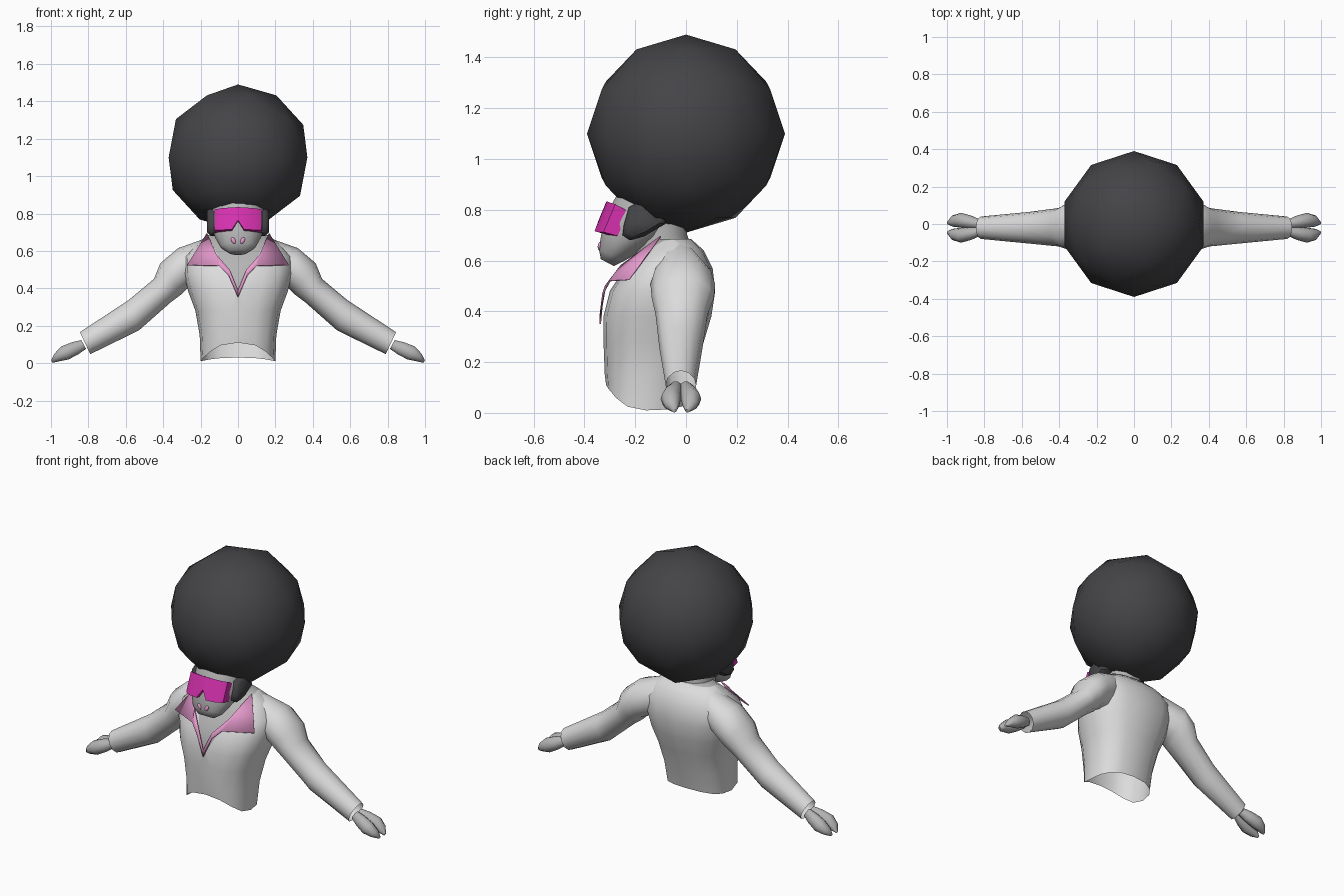
import bpy, bmesh, math
from mathutils import Vector, Matrix

if "Cube" in bpy.data.objects:
    bpy.data.objects.remove(bpy.data.objects["Cube"])


def material(name, col):
    m = bpy.data.materials.new(name)
    m.diffuse_color = (*col, 1)
    m.use_nodes = True
    m.node_tree.nodes["Principled BSDF"].inputs["Base Color"].default_value = m.diffuse_color
    return m


SHIRT = material("shirt light grey", (0.72, 0.72, 0.72))
SKIN = material("skin grey", (0.46, 0.46, 0.46))
HAIR = material("hair charcoal", (0.058, 0.058, 0.064))
PINK = material("collar pink", (0.80, 0.33, 0.62))
MAGENTA = material("visor magenta", (0.66, 0.03, 0.42))


def finish(name, bm, *mats, angle=50):
    bmesh.ops.recalc_face_normals(bm, faces=bm.faces)
    me = bpy.data.meshes.new(name)
    bm.to_mesh(me)
    bm.free()
    ob = bpy.data.objects.new(name, me)
    bpy.context.collection.objects.link(ob)
    for m in mats:
        me.materials.append(m)
    bpy.ops.object.select_all(action='DESELECT')
    ob.select_set(True)
    bpy.context.view_layer.objects.active = ob
    bpy.ops.object.shade_smooth_by_angle(angle=math.radians(angle))
    return ob


def ring(centre, u, v, n=12, p=1.0):
    """Closed (super)ellipse around centre with half axes u and v."""
    pts = []
    for i in range(n):
        a = 2 * math.pi * i / n
        c, s = math.cos(a), math.sin(a)
        pts.append(Vector(centre) + Vector(u) * math.copysign(abs(c) ** p, c)
                   + Vector(v) * math.copysign(abs(s) ** p, s))
    return pts


def loft(bm, rings, cap_start=False, cap_end=False):
    vs = [[bm.verts.new(p) for p in r] for r in rings]
    n = len(vs[0])
    for a, b in zip(vs, vs[1:]):
        for i in range(n):
            j = (i + 1) % n
            bm.faces.new((a[i], a[j], b[j], b[i]))
    if cap_start:
        bm.faces.new(vs[0])
    if cap_end:
        bm.faces.new(vs[-1])


# Afro
bm = bmesh.new()
bmesh.ops.create_icosphere(bm, subdivisions=2, radius=0.39,
                           matrix=Matrix.Translation((0, 0, 1.1)))
finish("afro_hair", bm, HAIR, angle=60)

# Shirt body: z, half width, front y, back y
rows = [(0.01, 0.20, -0.315, 0.00), (0.15, 0.205, -0.32, 0.03), (0.28, 0.228, -0.325, 0.07),
        (0.38, 0.265, -0.325, 0.10), (0.48, 0.29, -0.30, 0.115), (0.57, 0.29, -0.24, 0.105),
        (0.64, 0.22, -0.17, 0.07), (0.685, 0.16, -0.12, 0.02)]
rings = [ring((0, (f + b) / 2, z), (w, 0, 0), (0, (b - f) / 2, 0), 16, 0.8)
         for z, w, f, b in rows]
for i, p in enumerate(rings[0]):  # arched front hem
    s = math.sin(2 * math.pi * i / 16)
    p.z += (0.10 if s < 0 else 0.02) * s * s
bm = bmesh.new()
loft(bm, rings, cap_end=True)
bmesh.ops.recalc_face_normals(bm, faces=bm.faces)
# open V neck, cut into the front
for sx in (1, -1):
    faces = [f for f in bm.faces if f.calc_center_median().y < -0.06
             and f.calc_center_median().z > 0.3]
    geom = set(faces)
    for f in faces:
        geom.update(f.edges)
        geom.update(f.verts)
    bmesh.ops.bisect_plane(bm, geom=list(geom), plane_co=(0, 0, 0.36),
                           plane_no=(2 * sx, 0, -1))
for f in bm.faces:
    c = f.calc_center_median()
    if c.z > 0.68 or (c.y < -0.09 and c.z > 0.36 + 2 * abs(c.x)):
        f.material_index = 1
finish("shirt_body", bm, SHIRT, SKIN)

# Sleeves: top x z, bottom x z, front y, back y
sleeve = [(0.18, 0.665, 0.20, 0.42, -0.12, 0.07), (0.32, 0.615, 0.27, 0.40, -0.14, 0.115),
          (0.415, 0.535, 0.30, 0.37, -0.135, 0.11), (0.45, 0.45, 0.36, 0.325, -0.12, 0.085),
          (0.585, 0.337, 0.53, 0.175, -0.105, 0.065), (0.845, 0.166, 0.79, 0.048, -0.08, 0.04)]
# Cloven hands: x, z, sideways offset, half width, half thickness
hand = [(0.825, 0.10, 0.020, 0.025, 0.028), (0.87, 0.08, 0.030, 0.035, 0.038),
        (0.925, 0.055, 0.040, 0.040, 0.042), (0.97, 0.03, 0.036, 0.030, 0.025),
        (0.996, 0.008, 0.026, 0.008, 0.007)]
for sx, side in ((1, "left"), (-1, "right")):
    bm = bmesh.new()
    loft(bm, [ring((sx * (tx + bx) / 2, (f + b) / 2, (tz + bz) / 2),
                   (sx * (tx - bx) / 2, 0, (tz - bz) / 2), (0, (b - f) / 2, 0))
              for tx, tz, bx, bz, f, b in sleeve])
    finish(side + "_sleeve", bm, SHIRT)
    bm = bmesh.new()
    for sy in (1, -1):
        loft(bm, [ring((sx * x, -0.02 + sy * o, z), (0, w, 0), (sx * 0.48 * t, 0, 0.88 * t), 10)
                  for x, z, o, w, t in hand], True, True)
    finish(side + "_hand", bm, SKIN)

# Neck
bm = bmesh.new()
loft(bm, [ring((0, y, z), (r, 0, 0), (0, r, 0))
          for y, z, r in ((-0.08, 0.58, 0.125), (-0.10, 0.70, 0.105), (-0.11, 0.80, 0.11))])
finish("neck", bm, SKIN)

# Head with a snout pointing down and forward: y, z, half width, half depth
bm = bmesh.new()
loft(bm, [ring((0, y, z), (w, 0, 0), (0, -0.88 * d, 0.47 * d), 14)
          for y, z, w, d in ((-0.13, 0.88, 0.12, 0.12), (-0.16, 0.80, 0.148, 0.13),
                             (-0.21, 0.73, 0.142, 0.12), (-0.26, 0.67, 0.122, 0.085),
                             (-0.295, 0.622, 0.095, 0.056), (-0.31, 0.592, 0.05, 0.03))],
     True, True)
finish("head", bm, SKIN, angle=70)

# Nostrils
bm = bmesh.new()
for sx in (1, -1):
    bmesh.ops.create_uvsphere(
        bm, u_segments=10, v_segments=6, radius=1,
        matrix=Matrix.Translation((sx * 0.024, -0.339, 0.655))
        @ Matrix.Rotation(sx * 0.5, 4, 'Y') @ Matrix.Diagonal((0.012, 0.009, 0.019, 1)))
finish("nostrils", bm, PINK)

# Sideburns: side outline y z
outline = [(-0.25, 0.70), (-0.22, 0.68), (-0.165, 0.695), (-0.08, 0.745),
           (-0.09, 0.82), (-0.18, 0.835), (-0.225, 0.81), (-0.245, 0.74)]
bm = bmesh.new()
for sx in (1, -1):
    cy, cz = -0.165, 0.76
    loft(bm, [[Vector((sx * x, cy + (y - cy) * k, cz + (z - cz) * k)) for y, z in outline]
              for x, k in ((0.10, 1.0), (0.145, 1.0), (0.166, 0.75))], True, True)
finish("sideburns", bm, HAIR)

# Visor: curved block with a nose notch; x, bottom z, top z, front y at the bottom
cols = [(0.125, 0.712, 0.822, -0.325), (0.09, 0.712, 0.828, -0.347),
        (0.032, 0.716, 0.833, -0.36), (0.0, 0.765, 0.834, -0.342)]
cols = [(-x, a, b, y) for x, a, b, y in cols[:3]] + cols[::-1]
bm = bmesh.new()
rings = []
for x, lo, hi, y in cols:
    top = y + 0.42 * (hi - lo)
    rings.append([Vector(p) for p in ((x, y, lo), (x, top, hi),
                                      (x, top + 0.055, hi - 0.03), (x, y + 0.055, lo - 0.015))])
loft(bm, rings, True, True)
finish("visor", bm, MAGENTA, angle=40)

# Wide pointed collar, following the shirt front
pts = [(0.165, -0.10, 0.695), (0.27, -0.225, 0.525), (0.10, -0.30, 0.52), (0.05, -0.327, 0.47),
       (0, -0.338, 0.35), (0, -0.337, 0.39), (0.045, -0.317, 0.50), (0.115, -0.256, 0.58)]
bm = bmesh.new()
for sx in (1, -1):
    v = [bm.verts.new((sx * x, y, z)) for x, y, z in pts]
    for f in ((0, 1, 2, 7), (7, 2, 6), (2, 3, 6), (3, 4, 5, 6)):
        bm.faces.new([v[i] for i in f])
collar = finish("collar", bm, PINK, angle=30)
sol = collar.modifiers.new("thickness", 'SOLIDIFY')
sol.thickness = 0.006
sol.offset = 0
